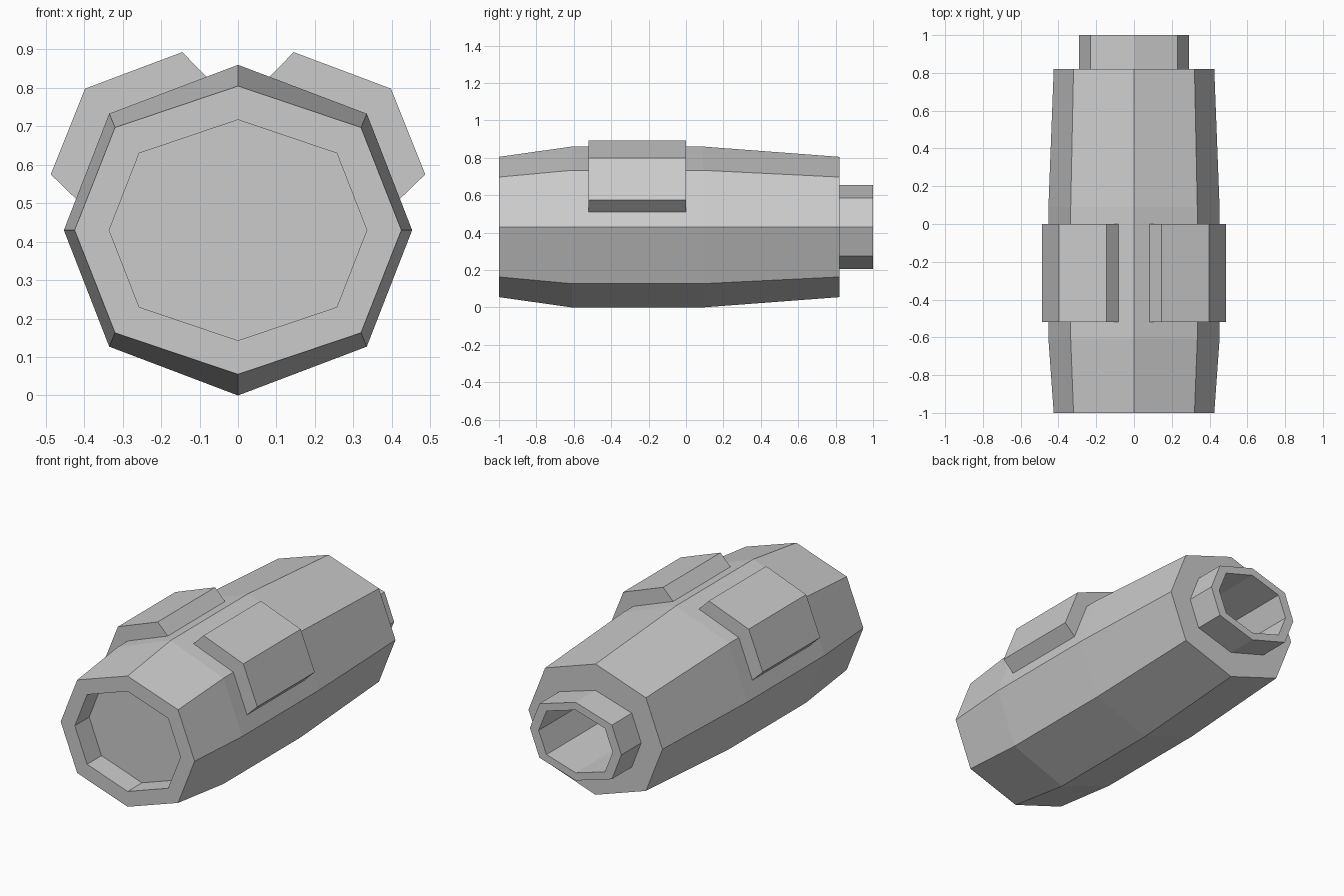
import bpy, bmesh

if "Cube" in bpy.data.objects:
    bpy.data.objects.remove(bpy.data.objects["Cube"])

CZ = 0.43  # height of the long axis


def octagon(rx, rz, dx, dz):
    """Flattened octagon: axis radii and diagonal corner offsets."""
    return [(rx, 0), (dx, dz), (0, rz), (-dx, dz),
            (-rx, 0), (-dx, -dz), (0, -rz), (dx, -dz)]


def loft(name, sections):
    """Skin closed (x, z) sections along y and cap both ends."""
    bm = bmesh.new()
    rings = [[bm.verts.new((x, y, z)) for x, z in pts] for y, pts in sections]
    n = len(rings[0])
    for a, b in zip(rings, rings[1:]):
        for i in range(n):
            j = (i + 1) % n
            bm.faces.new((a[i], a[j], b[j], b[i]))
    bm.faces.new(rings[0])
    bm.faces.new(rings[-1])
    bmesh.ops.recalc_face_normals(bm, faces=bm.faces)
    mesh = bpy.data.meshes.new(name)
    bm.to_mesh(mesh)
    bm.free()
    obj = bpy.data.objects.new(name, mesh)
    bpy.context.collection.objects.link(obj)
    return obj


# Cross-sections of the shell
recess = octagon(0.335, 0.287, 0.257, 0.20)
end = octagon(0.425, 0.375, 0.32, 0.267)
middle = octagon(0.453, 0.43, 0.335, 0.303)
nozzle = octagon(0.29, 0.224, 0.23, 0.155)
bore = octagon(0.235, 0.18, 0.185, 0.125)

# Barrel body with front recess, rear nozzle and deep bore
profile = [(-0.87, recess), (-1.0, recess), (-1.0, end), (-0.61, middle),
           (0.09, middle), (0.82, end), (0.82, nozzle), (1.0, nozzle),
           (1.0, bore), (0.2, bore)]
loft("barrel_body", [(y, [(x, z + CZ) for x, z in pts]) for y, pts in profile])

# Raised pads on the upper shoulders
pad = [(0.08, 0.827), (0.145, 0.893), (0.398, 0.798),
       (0.487, 0.575), (0.42, 0.51), (0.32, 0.71)]
for side, name in ((1, "right_shoulder_pad"), (-1, "left_shoulder_pad")):
    pts = [(side * x, z) for x, z in pad]
    loft(name, [(-0.52, pts), (0.0, pts)])
